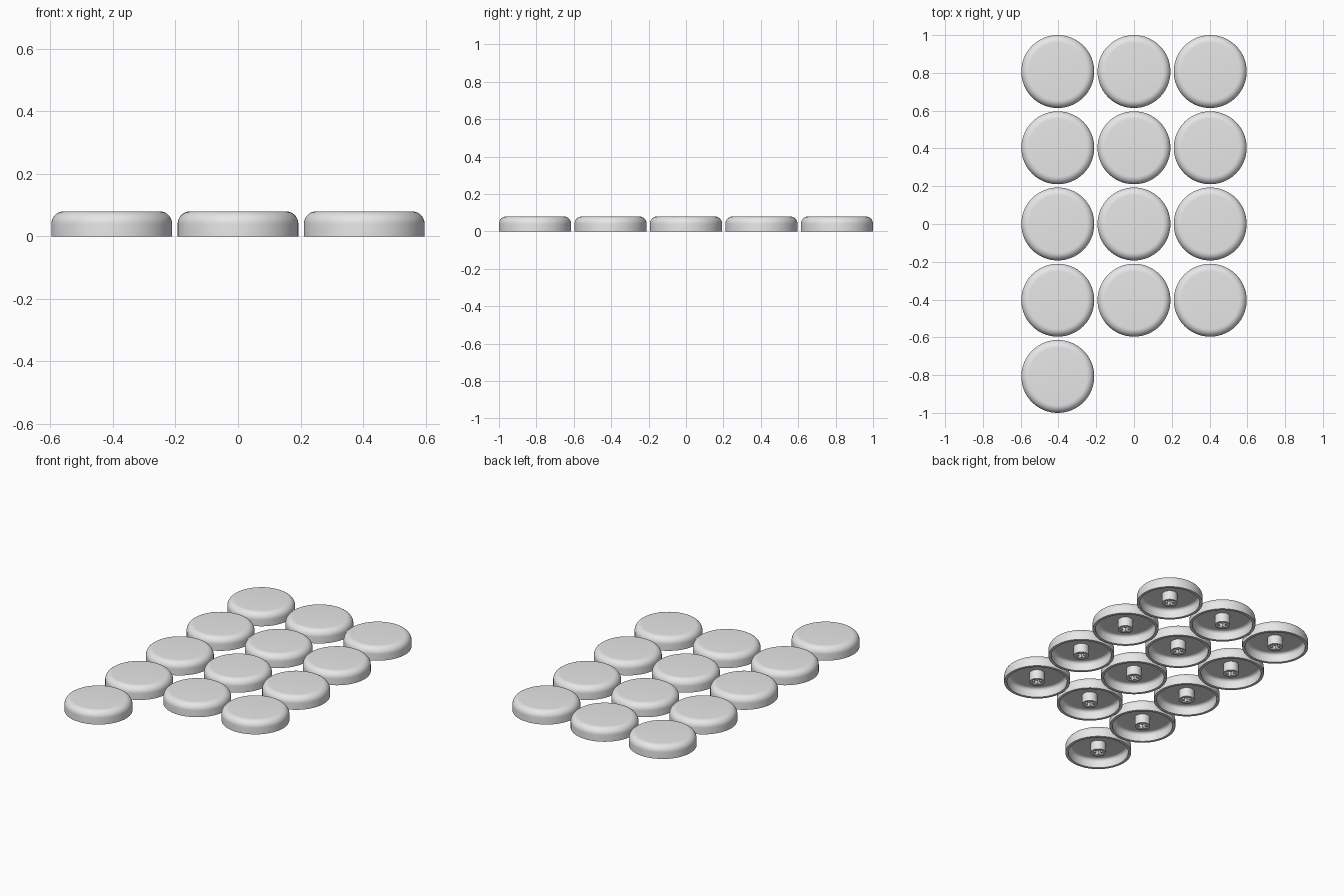
import bpy, bmesh
from math import sin, cos, pi, radians
from mathutils import Vector, Matrix

cube = bpy.data.objects.get("Cube")
if cube:
    bpy.data.objects.remove(cube, do_unlink=True)

PITCH = 0.4035      # spacing between keys
RADIUS = 0.193      # outer radius of a cap
HEIGHT = 0.08
WALL = 0.017
ROOF = 0.058        # height of the inner ceiling
SEGMENTS = 64

grey = bpy.data.materials.new("grey plastic")
grey.use_nodes = True
colour = (0.8, 0.8, 0.8, 1)
grey.diffuse_color = colour
grey.node_tree.nodes["Principled BSDF"].inputs["Base Color"].default_value = colour


def finish(bm, name):
    """Turn a bmesh into a smooth mesh with sharp corners."""
    bmesh.ops.recalc_face_normals(bm, faces=bm.faces)
    mesh = bpy.data.meshes.new(name)
    bm.to_mesh(mesh)
    bm.free()
    mesh.materials.append(grey)
    mesh.shade_smooth()
    mesh.set_sharp_from_angle(angle=radians(35))
    return mesh


def rounded(radius, top, fillet, steps):
    """Quarter-round profile from the side up to the flat top."""
    return [(radius - fillet + fillet * cos(pi / 2 * i / steps),
             top - fillet + fillet * sin(pi / 2 * i / steps))
            for i in range(steps + 1)]


def cap_mesh():
    """Hollow round cap, lathed from a closed profile."""
    inner = RADIUS - WALL
    profile = [(inner, 0), (RADIUS, 0)]
    profile += rounded(RADIUS, HEIGHT, 0.04, 10)
    profile += [(0, HEIGHT), (0, ROOF)]
    profile += rounded(inner, ROOF, 0.02, 6)[::-1]
    bm = bmesh.new()
    verts = [bm.verts.new((r, 0, z)) for r, z in profile]
    edges = [bm.edges.new((v, verts[(i + 1) % len(verts)]))
             for i, v in enumerate(verts) if v.co.x > 0 or v.co.z != HEIGHT]
    bmesh.ops.spin(bm, geom=verts + edges, axis=(0, 0, 1), cent=(0, 0, 0),
                   angle=2 * pi, steps=SEGMENTS, use_duplicate=False)
    bmesh.ops.remove_doubles(bm, verts=bm.verts, dist=0.0001)
    return finish(bm, "cap")


def stem_mesh():
    """Round post with a cross-shaped socket."""
    long, thin = 0.033, 0.01
    circle = [Vector((cos(2 * pi * i / 32), sin(2 * pi * i / 32), 0)) * 0.045
              for i in range(32)]
    arm = [Vector((long, -thin, 0)), Vector((long, thin, 0)), Vector((thin, thin, 0))]
    cross = [Matrix.Rotation(pi / 2 * k, 3, "Z") @ p for k in range(4) for p in arm]
    bm = bmesh.new()
    edges = []
    for loop in (circle, cross):
        verts = [bm.verts.new(p) for p in loop]
        edges += [bm.edges.new((verts[i - 1], v)) for i, v in enumerate(verts)]
    bmesh.ops.triangle_fill(bm, edges=edges, use_beauty=True)
    result = bmesh.ops.extrude_face_region(bm, geom=bm.faces[:], use_keep_orig=True)
    lifted = [g for g in result["geom"] if isinstance(g, bmesh.types.BMVert)]
    bmesh.ops.translate(bm, verts=lifted, vec=(0, 0, ROOF + 0.004))
    return finish(bm, "stem")


# Three columns by four rows, plus one extra key at the front right
cap, stem = cap_mesh(), stem_mesh()
for row in range(-2, 3):
    for column in (-1, 0, 1):
        if row == -2 and column != -1:
            continue
        for part, mesh in (("key_cap", cap), ("key_stem", stem)):
            obj = bpy.data.objects.new(f"{part}_{row + 3}_{column + 2}", mesh)
            obj.location = (column * PITCH, row * PITCH, 0)
            bpy.context.collection.objects.link(obj)
